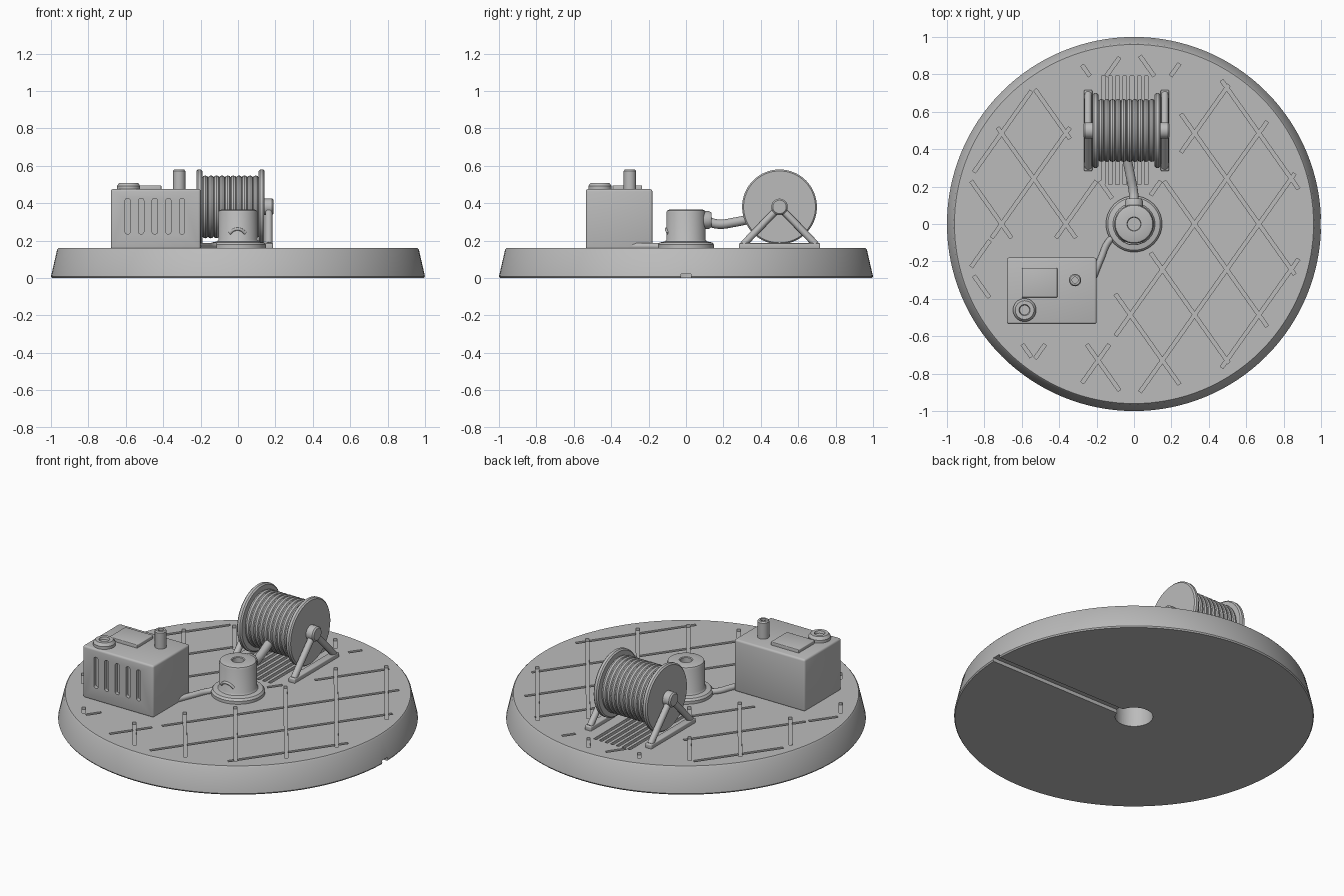
import bpy, bmesh, math
from mathutils import Vector, Matrix

cube = bpy.data.objects.get("Cube")
if cube:
    bpy.data.objects.remove(cube, do_unlink=True)

grey = bpy.data.materials.new("plain_grey")
grey.use_nodes = True
colour = (0.5, 0.5, 0.5, 1)
grey.diffuse_color = colour
grey.node_tree.nodes["Principled BSDF"].inputs["Base Color"].default_value = colour

parts, cutters = [], []


def finish(bm, name, cutter=False):
    bmesh.ops.recalc_face_normals(bm, faces=bm.faces)
    mesh = bpy.data.meshes.new(name)
    bm.to_mesh(mesh)
    bm.free()
    mesh.materials.append(grey)
    obj = bpy.data.objects.new(name, mesh)
    bpy.context.collection.objects.link(obj)
    obj.hide_render = cutter
    (cutters if cutter else parts).append(obj)
    return obj


def add_box(bm, lo, hi, turn=0):
    lo, hi = Vector(lo), Vector(hi)
    m = (Matrix.Translation((lo + hi) / 2) @ Matrix.Rotation(turn, 4, 'Z')
         @ Matrix.Diagonal((*(hi - lo), 1)))
    bmesh.ops.create_cube(bm, size=1, matrix=m)


def box(name, lo, hi, bevel=0, cutter=False):
    bm = bmesh.new()
    add_box(bm, lo, hi)
    if bevel:
        bmesh.ops.bevel(bm, geom=bm.edges[:], offset=bevel, segments=3,
                        profile=0.5, affect='EDGES')
    return finish(bm, name, cutter)


def lathe(name, profile, origin=(0, 0, 0), axis='Z', steps=48, cutter=False):
    """Spin (radius, height) points around an axis; radius 0 closes an end."""
    bm = bmesh.new()
    verts = [bm.verts.new((r, 0, h)) for r, h in profile]
    edges = [bm.edges.new(p) for p in zip(verts, verts[1:])]
    bmesh.ops.spin(bm, geom=verts + edges, cent=(0, 0, 0), axis=(0, 0, 1),
                   angle=math.tau, steps=steps)
    bmesh.ops.remove_doubles(bm, verts=bm.verts, dist=1e-4)
    turn = {'Z': Matrix(), 'X': Matrix.Rotation(math.pi / 2, 4, 'Y'),
            'Y': Matrix.Rotation(-math.pi / 2, 4, 'X')}[axis]
    bm.transform(Matrix.Translation(origin) @ turn)
    return finish(bm, name, cutter)


def tube(name, points, radius):
    curve = bpy.data.curves.new(name, 'CURVE')
    curve.dimensions = '3D'
    curve.bevel_depth, curve.bevel_resolution = radius, 4
    curve.use_fill_caps = True
    spline = curve.splines.new('BEZIER')
    spline.bezier_points.add(len(points) - 1)
    for bp, p in zip(spline.bezier_points, points):
        bp.co = p
        bp.handle_left_type = bp.handle_right_type = 'AUTO'
    curve.materials.append(grey)
    obj = bpy.data.objects.new(name, curve)
    bpy.context.collection.objects.link(obj)
    parts.append(obj)


def cut(target, cutter):
    mod = target.modifiers.new(cutter.name, 'BOOLEAN')
    mod.operation, mod.solver, mod.object = 'DIFFERENCE', 'EXACT', cutter


# Round base with a socket and cable channel underneath
TOP = 0.16
base = lathe("round_base", [(0, 0), (0.995, 0), (1, 0.008), (0.967, TOP - 0.008),
                            (0.96, TOP), (0, TOP)], steps=128)
cut(base, lathe("socket_cutter", [(0, -0.1), (0.105, -0.1), (0.105, 0.14), (0, 0.14)],
                cutter=True))
cut(base, box("channel_cutter", (0, -0.028, -0.1), (1.1, 0.026, 0.022), cutter=True))


# Diamond grooves, kept clear of the machinery
def clear_floor(x, y):
    generator = -0.77 < x < -0.1 and -0.64 < y < -0.08
    reel = -0.34 < x < 0.25 and 0.23 < y < 0.79
    return math.hypot(x, y) < 0.9 and math.hypot(x, y) > 0.175 and not (generator or reel)


PITCH, RISE = 0.344, 0.486
run = Vector((PITCH, RISE)).normalized()
for side in (-1, 1):
    bm = bmesh.new()
    direction = Vector((run.x * side, run.y))
    angle = math.atan2(direction.y, direction.x)
    for j in range(-6, 7):
        start = None
        for k in range(-200, 201):
            p = Vector((-0.02 + PITCH * j, 0)) + direction * k * 0.01
            if clear_floor(*p):
                start = k if start is None else start
                end = k
            elif start is not None:
                if end - start > 3:
                    mid = Vector((-0.02 + PITCH * j, 0)) + direction * (start + end) * 0.005
                    half = Vector(((end - start) * 0.005, 0.0095, 0.016))
                    c = Vector((mid.x, mid.y, TOP))
                    add_box(bm, c - half, c + half, angle)
                start = None
    cut(base, finish(bm, "diamond_groove_cutter", True))

# Straight drain slots beneath the reel
bm = bmesh.new()
for i in range(7):
    x = -0.165 + i * 0.0385
    add_box(bm, (x - 0.01, 0.21, TOP - 0.016), (x + 0.01, 0.79, TOP + 0.016))
cut(base, finish(bm, "slot_cutter", True))

# Generator housing with front vents
housing = box("generator_housing", (-0.68, -0.535, TOP - 0.005), (-0.2, -0.18, 0.475), 0.012)
bm = bmesh.new()
for i in range(5):
    x = -0.59 + i * 0.0725
    add_box(bm, (x - 0.014, -0.6, 0.235), (x + 0.014, -0.513, 0.425))
bmesh.ops.bevel(bm, geom=[e for e in bm.edges
                          if abs(e.verts[0].co.y - e.verts[1].co.y) > 0.05],
                offset=0.012, segments=4, profile=0.5, affect='EDGES')
cut(housing, finish(bm, "vent_cutter", True))
box("generator_panel", (-0.6, -0.393, 0.46), (-0.41, -0.235, 0.495), 0.004)
lathe("fuel_cap", [(0, 0.46), (0.062, 0.46), (0.062, 0.492), (0.05, 0.509),
                   (0.03, 0.509), (0.026, 0.495), (0, 0.495)], (-0.585, -0.46, 0), steps=32)
lathe("exhaust_pipe", [(0, 0.46), (0.033, 0.46), (0.033, 0.572), (0.027, 0.58),
                       (0.016, 0.58), (0.016, 0.55), (0, 0.55)], (-0.315, -0.3, 0), steps=24)

# Pump with foot flange, top port and front outlet
lathe("pump_body", [(0, TOP - 0.005), (0.15, TOP - 0.005), (0.15, 0.178), (0.14, 0.19),
                    (0.112, 0.195), (0.105, 0.205), (0.105, 0.35), (0.1, 0.361),
                    (0.09, 0.365), (0.038, 0.365), (0.034, 0.361), (0.034, 0.31),
                    (0, 0.31)])
tube("pump_front_lip", [(-0.045, -0.094, 0.238), (-0.02, -0.104, 0.258),
                        (0.015, -0.104, 0.258), (0.04, -0.096, 0.238)], 0.008)
lathe("hose_collar", [(0, 0.07), (0.048, 0.07), (0.048, 0.12), (0.04, 0.135), (0, 0.135)],
      (0, 0, 0.31), 'Y', 32)
tube("feed_hose", [(0, 0.11, 0.305), (-0.003, 0.17, 0.288), (-0.02, 0.26, 0.298),
                   (-0.04, 0.36, 0.32)], 0.025)
tube("power_cable", [(-0.09, -0.05, 0.175), (-0.14, -0.1, 0.17), (-0.175, -0.18, 0.17),
                     (-0.215, -0.28, 0.17)], 0.018)

# Hose reel: drum, wound hose and two end discs
MID, CY, CZ = -0.04, 0.5, 0.38
lathe("reel_drum", [(0, -0.17), (0.15, -0.17), (0.15, 0.17), (0, 0.17)], (MID, CY, CZ), 'X')
for i in range(10):
    ring = [(0.15 + 0.018 * math.cos(a), 0.018 * math.sin(a))
            for a in (math.tau * k / 10 for k in range(11))]
    lathe("wound_hose", ring, (MID - 0.135 + 0.03 * i, CY, CZ), 'X')
for side in (-1, 1):
    lathe("reel_disc", [(0, -0.016), (0.192, -0.016), (0.2, -0.008), (0.2, 0.008),
                        (0.192, 0.016), (0, 0.016)], (MID + side * 0.166, CY, CZ), 'X', 64)
    # Triangular stand on each side
    x = MID + side * 0.205
    box("stand_rail", (x - 0.022, 0.283, TOP - 0.005), (x + 0.022, 0.717, 0.186), 0.006)
    lathe("stand_hub", [(0, -0.03), (0.044, -0.03), (0.044, 0.018), (0.036, 0.026), (0, 0.026)],
          (x, CY, CZ), 'X', 32) if side > 0 else \
        lathe("stand_hub", [(0, -0.026), (0.036, -0.026), (0.044, -0.018), (0.044, 0.03),
                            (0, 0.03)], (x, CY, CZ), 'X', 32)
    for end in (-1, 1):
        tube("stand_leg", [(x, CY, CZ), (x, CY + end * 0.195, 0.178)], 0.019)

# Bake the cuts, drop the cutters and smooth the rounded parts
bpy.ops.object.select_all(action='DESELECT')
for obj in parts:
    obj.select_set(True)
bpy.context.view_layer.objects.active = base
bpy.ops.object.convert(target='MESH')
for obj in cutters:
    bpy.data.objects.remove(obj, do_unlink=True)
bpy.ops.object.shade_smooth_by_angle(angle=math.radians(35))
